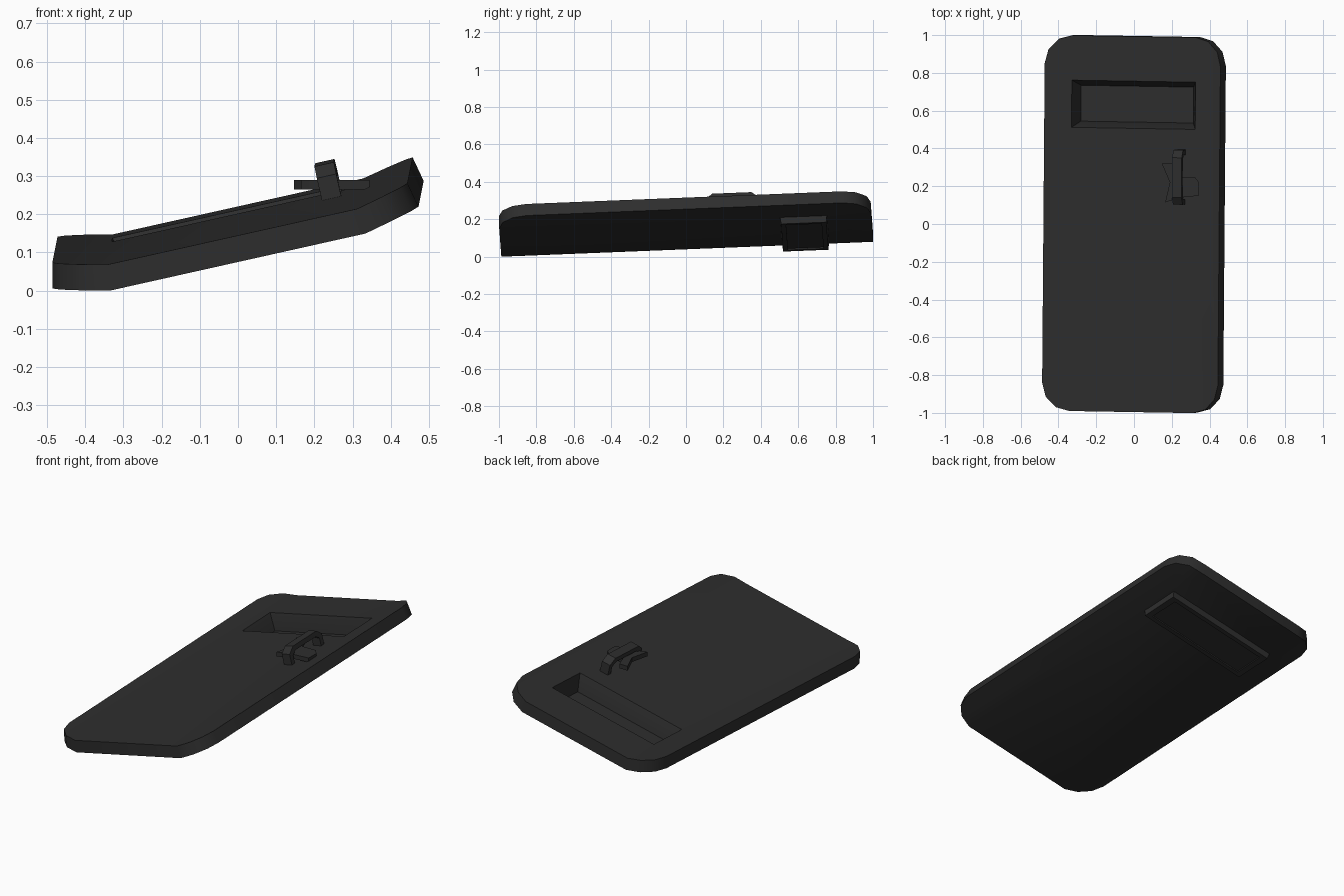
import bpy, bmesh, math
from mathutils import Matrix, Vector

cube = bpy.data.objects.get("Cube")
if cube:
    bpy.data.objects.remove(cube, do_unlink=True)

mat = bpy.data.materials.new("charcoal")
mat.use_nodes = True
colour = (0.027, 0.027, 0.027, 1)
mat.diffuse_color = colour
bsdf = next(n for n in mat.node_tree.nodes if n.type == 'BSDF_PRINCIPLED')
bsdf.inputs["Base Color"].default_value = colour

# Lying pose: long axis slightly raised, one side tipped up
along = Vector((0.008, 1, 0.04)).normalized()
across = Vector((0.976, -0.017, 0.218))
across = (across - along * across.dot(along)).normalized()
pose = Matrix((across, along, across.cross(along))).transposed().to_4x4()


def finish(bm, name, matrix):
    bmesh.ops.recalc_face_normals(bm, faces=bm.faces)
    bm.transform(matrix)
    mesh = bpy.data.meshes.new(name)
    bm.to_mesh(mesh)
    bm.free()
    mesh.materials.append(mat)
    obj = bpy.data.objects.new(name, mesh)
    bpy.context.collection.objects.link(obj)
    bpy.ops.object.select_all(action='DESELECT')
    obj.select_set(True)
    bpy.context.view_layer.objects.active = obj
    bpy.ops.object.shade_smooth_by_angle(angle=math.radians(35))
    return obj


def bridge(bm, a, b):
    n = len(a)
    for i in range(n):
        j = (i + 1) % n
        bm.faces.new((a[i], a[j], b[j], b[i]))


def prism(name, points, offset, matrix):
    """Extrude a closed outline along an offset."""
    bm = bmesh.new()
    a = [bm.verts.new(p) for p in points]
    b = [bm.verts.new(Vector(p) + Vector(offset)) for p in points]
    bridge(bm, a, b)
    bm.faces.new(a)
    bm.faces.new(b)
    return finish(bm, name, matrix)


# Shield dimensions
HALF, RADIUS, THICK = 0.995, 0.15, 0.068
BEND = math.radians(12.5)
LOW, HIGH = 0.508, 0.758
SHIFT = THICK * math.tan(BEND / 2)


def ring(bm, half, inset, w):
    a, b = LOW + inset, HIGH - inset
    return [bm.verts.new((u, v, w)) for u, v in
            ((half, a), (half, b), (-half, b), (-half, a))]


def skin(bm, crease, flange, w):
    """One face of the shield: flat middle, two upturned wings, window hole."""
    rim = []
    for s, t, order in ((1, -1, (0, 1, 2, 3)), (1, 1, (3, 2, 1, 0)),
                        (-1, 1, (0, 1, 2, 3)), (-1, -1, (3, 2, 1, 0))):
        for i in order:
            a = math.radians(30 * i)
            d = flange * math.sin(a)
            v = t * (HALF - RADIUS + RADIUS * math.cos(a))
            rim.append(bm.verts.new((s * (crease + d * math.cos(BEND)), v,
                                     w + d * math.sin(BEND))))
    hole = ring(bm, crease, 0, w)
    bm.faces.new(rim[:8] + [hole[1], hole[0]])
    bm.faces.new(rim[8:] + [hole[3], hole[2]])
    bm.faces.new((rim[15], rim[0], hole[0], hole[3]))
    bm.faces.new((hole[2], hole[1], rim[7], rim[8]))
    return rim, hole


# Shield body with tapered window well standing proud underneath
bm = bmesh.new()
under, under_hole = skin(bm, 0.343, 0.152, 0)
top, top_hole = skin(bm, 0.343 - SHIFT, 0.152 - SHIFT, THICK)
bridge(bm, under, top)
loops = [under_hole, ring(bm, 0.338, 0.004, -0.035), ring(bm, 0.305, 0.03, -0.035),
         ring(bm, 0.305, 0.03, -0.023), top_hole]
for a, b in zip(loops, loops[1:]):
    bridge(bm, a, b)
body = finish(bm, "shield_body", pose)

# Centre the posed shield and stand it on the ground
lo, hi = [Vector([f(v.co[i] for v in body.data.vertices) for i in range(3)])
          for f in (min, max)]
move = Matrix.Translation((-(lo.x + hi.x) / 2, -(lo.y + hi.y) / 2, -lo.z))
body.data.transform(move)
pose = move @ pose

# Window pane closing the well
pane = [(u, v, -0.027) for u, v in ((0.305, LOW + 0.03), (0.305, HIGH - 0.03),
                                    (-0.305, HIGH - 0.03), (-0.305, LOW + 0.03))]
prism("window_pane", pane, (0, 0, 0.005), pose)

# Arched grip with chamfered corners
start, end, rise, bar = 0.11, 0.40, 0.158, 0.027
outer = [(start, 0.06), (start, rise - 0.03), (start + 0.04, rise),
         (end - 0.04, rise), (end, rise - 0.03), (end, 0.06)]
inner = [(end - bar, 0.06), (end - bar, rise - 0.045), (end - 0.055, rise - bar),
         (start + 0.055, rise - bar), (start + bar, rise - 0.045), (start + bar, 0.06)]
prism("grip", [(0.232, v, w) for v, w in outer + inner], (0.052, 0, 0), pose)

# Level, notched bracket plate under the grip
plate = [(0.147, 0.32), (0.20, 0.32), (0.225, 0.25), (0.32, 0.25), (0.345, 0.22),
         (0.345, 0.15), (0.25, 0.14), (0.165, 0.115), (0.19, 0.22)]
prism("bracket_plate", [(x, y, 0.265) for x, y in plate], (0, 0, 0.025), Matrix())
